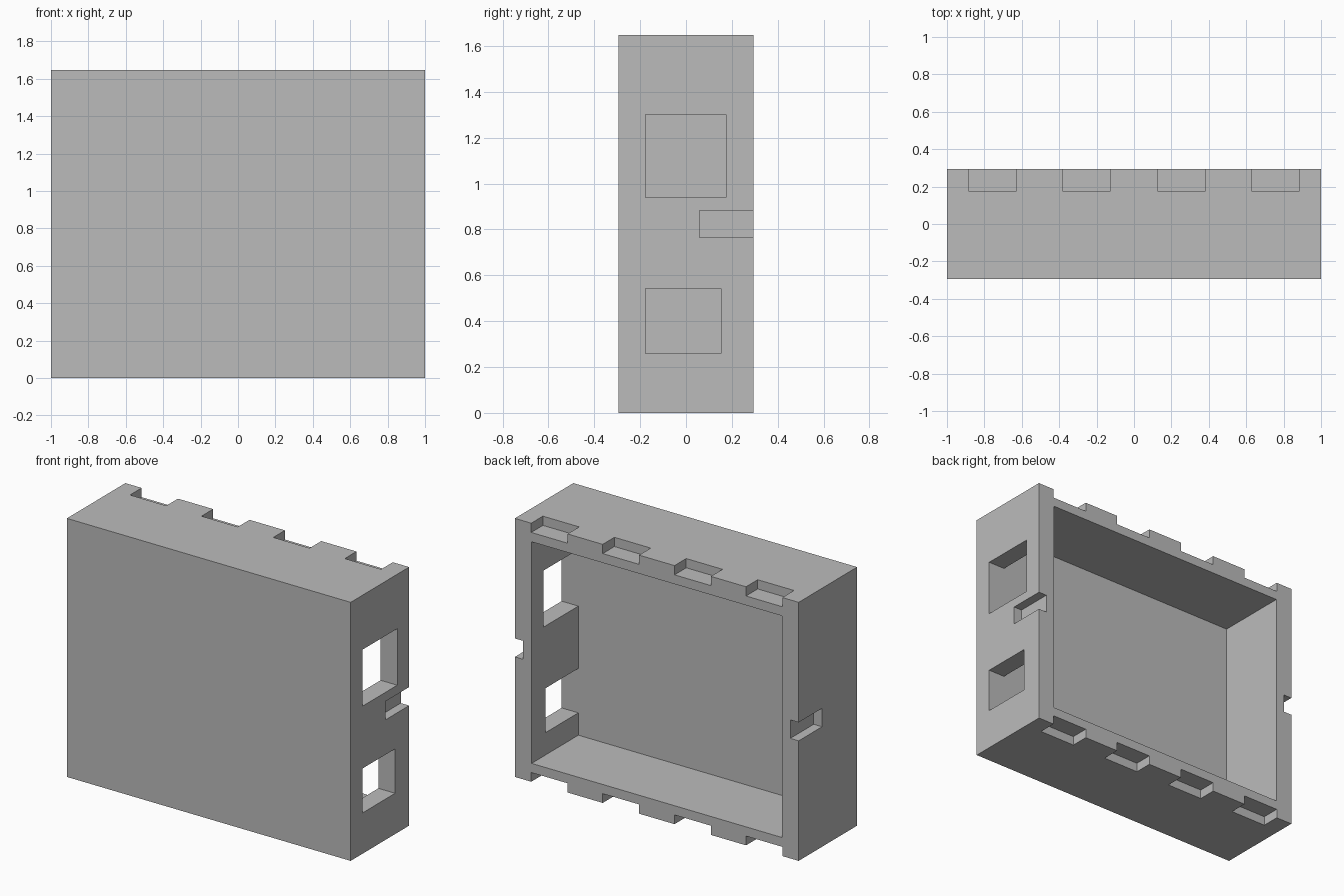
import bpy
import bmesh
from mathutils import Vector

if "Cube" in bpy.data.objects:
    bpy.data.objects.remove(bpy.data.objects["Cube"], do_unlink=True)

U = 2 / 17                      # design unit: one wall thickness
W, D, H = 1.0, 2.5 * U, 14 * U  # half width, half depth, full height
OVER = 0.1                      # cutter overshoot

grey = bpy.data.materials.new("plain grey")
grey.use_nodes = True
colour = (0.5, 0.5, 0.5, 1)
grey.diffuse_color = colour
grey.node_tree.nodes["Principled BSDF"].inputs["Base Color"].default_value = colour


def box(name, lo, hi):
    """Axis-aligned box between two corners."""
    bm = bmesh.new()
    bmesh.ops.create_cube(bm, size=2)
    for v in bm.verts:
        v.co = Vector([hi[i] if v.co[i] > 0 else lo[i] for i in range(3)])
    mesh = bpy.data.meshes.new(name)
    bm.to_mesh(mesh)
    bm.free()
    mesh.materials.append(grey)
    obj = bpy.data.objects.new(name, mesh)
    bpy.context.scene.collection.objects.link(obj)
    return obj


case = box("open_case", (-W, -D, 0), (W, D, H))


def cut(name, lo, hi):
    """Subtract a box from the case."""
    cutter = box(name, lo, hi)
    cutter.hide_render = True
    mod = case.modifiers.new(name, "BOOLEAN")
    mod.operation = "DIFFERENCE"
    mod.solver = "EXACT"
    mod.object = cutter
    bpy.context.view_layer.objects.active = case
    bpy.ops.object.modifier_apply(modifier=name)
    bpy.data.objects.remove(cutter, do_unlink=True)


# Cavity open at the back
floor_y = U - D
cut("cavity", (U - W, floor_y, U), (W - U, D + OVER, H - U))

# Two windows through the left wall, level with the cavity floor
for y_end, z0, z1 in ((0.175, 0.94, 1.30), (0.153, 0.26, 0.543)):
    cut("window", (W - 2 * U, floor_y, z0), (W + OVER, y_end, z1))

# Shallow notches along the top and bottom edges of the rim
for x in (-0.757, -0.253, 0.253, 0.757):
    for z0, z1 in ((-OVER, U / 2), (H - U / 2, H + OVER)):
        cut("edge_notch", (x - 0.128, D - U, z0), (x + 0.128, D + OVER, z1))

# One longer notch in the middle of each side
for x0, x1 in ((-W - OVER, U / 2 - W), (W - U / 2, W + OVER)):
    cut("side_notch", (x0, D - 2 * U, 6.5 * U), (x1, D + OVER, 7.5 * U))
